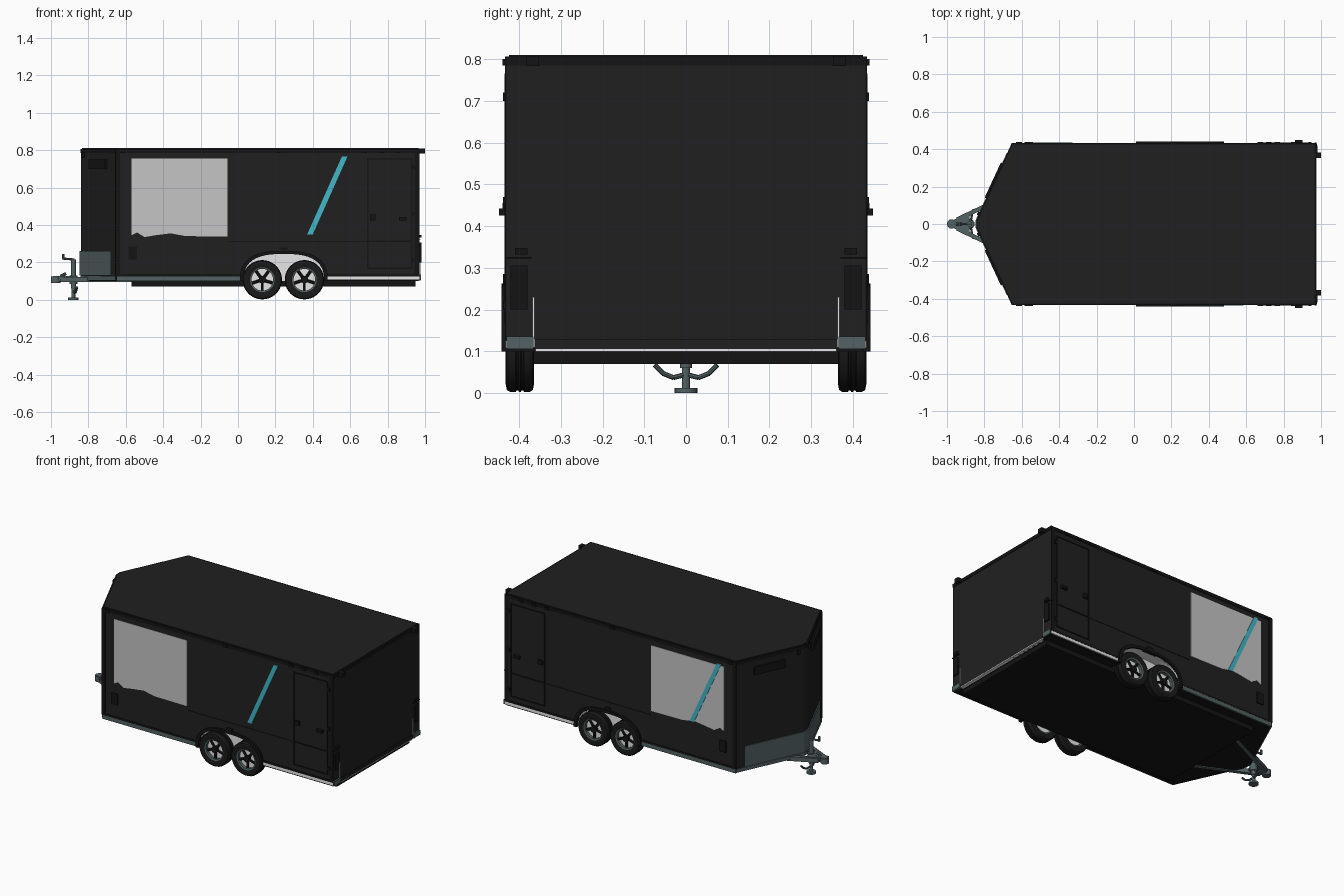
import bpy, bmesh
from math import sin, cos, pi
from mathutils import Vector

old = bpy.data.objects.get("Cube")
if old:
    bpy.data.objects.remove(old, do_unlink=True)


def material(name, r, g, b):
    m = bpy.data.materials.new(name)
    m.use_nodes = True
    m.diffuse_color = (r, g, b, 1)
    m.node_tree.nodes["Principled BSDF"].inputs["Base Color"].default_value = (r, g, b, 1)
    return m


PANEL = material("charcoal panel", .0145, .0145, .0145)
TRIM = material("black trim", .007, .007, .007)
RUBBER = material("tyre rubber", .01, .01, .01)
STEEL = material("slate steel", .085, .12, .125)
WHITE = material("white paint", .85, .85, .85)
PANE = material("pale grey panel", .56, .56, .56)
TEAL = material("teal stripe", .055, .47, .58)


def finish(name, bm, mat, smooth=False):
    bmesh.ops.recalc_face_normals(bm, faces=bm.faces)
    mesh = bpy.data.meshes.new(name)
    bm.to_mesh(mesh)
    bm.free()
    ob = bpy.data.objects.new(name, mesh)
    bpy.context.collection.objects.link(ob)
    mesh.materials.append(mat)
    if smooth:
        bpy.ops.object.select_all(action='DESELECT')
        ob.select_set(True)
        bpy.context.view_layer.objects.active = ob
        bpy.ops.object.shade_smooth_by_angle()
    return ob


def prism(name, pts, axis, lo, hi, mat):
    """Extrude an outline, (x, y) along z or (x, z) along y."""
    put = (lambda p, d: (p[0], p[1], d)) if axis == 'z' else (lambda p, d: (p[0], d, p[1]))
    bm = bmesh.new()
    a = [bm.verts.new(put(p, lo)) for p in pts]
    b = [bm.verts.new(put(p, hi)) for p in pts]
    bm.faces.new(a)
    bm.faces.new(b)
    for i in range(len(pts)):
        j = (i + 1) % len(pts)
        bm.faces.new((a[i], a[j], b[j], b[i]))
    return finish(name, bm, mat)


def box(name, x, y, z, mat):
    return prism(name, [(x[0], y[0]), (x[1], y[0]), (x[1], y[1]), (x[0], y[1])], 'z', *z, mat)


def side_box(name, x, z, mat, s, out=.005, wall=.43):
    return box(name, x, sorted((s * (wall - .005), s * (wall + out))), z, mat)


def rod(name, p, q, r, mat, sides=16):
    p, q = Vector(p), Vector(q)
    bm = bmesh.new()
    bmesh.ops.create_cone(bm, cap_ends=True, segments=sides, radius1=r, radius2=r, depth=(q - p).length)
    turn = (q - p).to_track_quat('Z', 'Y').to_matrix()
    for v in bm.verts:
        v.co = turn @ v.co + (p + q) / 2
    return finish(name, bm, mat, True)


def lathe(name, profile, centre, mat, steps=40):
    """Spin (radius, y) points around the axle direction."""
    bm = bmesh.new()
    vs = [bm.verts.new((r, y, 0)) for r, y in profile]
    edges = [bm.edges.new((vs[i], vs[(i + 1) % len(vs)])) for i in range(len(vs))]
    bmesh.ops.spin(bm, geom=vs + edges, cent=(0, 0, 0), axis=(0, 1, 0), angle=2 * pi, steps=steps)
    bmesh.ops.remove_doubles(bm, verts=bm.verts, dist=1e-5)
    bmesh.ops.translate(bm, verts=bm.verts, vec=centre)
    return finish(name, bm, mat, True)


def footprint(grow=0):
    half = [(.97 + grow, -.43 - grow), (.97 + grow, .43 + grow), (-.65 - grow / 2, .43 + grow)]
    nose = [(-.84 - grow, .02), (-.84 - grow, -.02), (-.65 - grow / 2, -.43 - grow)]
    return half + nose


def arch(half, top, n=24):
    pts = []
    for i in range(n + 1):
        c, s = cos(pi * i / n), sin(pi * i / n)
        pts.append((.245 + half * (1 if c > 0 else -1) * abs(c) ** .75, .1 + (top - .1) * abs(s) ** .75))
    return pts


# Body shell, floor and roof trim
body = prism("body_shell", footprint(), 'z', .125, .8, PANEL)
floor = prism("floor", footprint(-.004), 'z', .1, .125, TRIM)
prism("roof_trim", footprint(.003), 'z', .785, .806, TRIM)
prism("roof_panel", footprint(-.006), 'z', .8, .81, PANEL)

# Wheel wells cut into both sides
for s in (-1, 1):
    well_outline = arch(.215, .245)
    well_outline = [(.46, .05)] + well_outline + [(.03, .05)]
    cutter = prism("well_cutter", well_outline, 'y', *sorted((s * .36, s * .5)), WHITE)
    cutter.hide_render = True
    for ob in (body, floor):
        bpy.context.view_layer.objects.active = ob
        mod = ob.modifiers.new("well", 'BOOLEAN')
        mod.operation, mod.solver, mod.object = 'DIFFERENCE', 'EXACT', cutter
        mod.material_mode = 'TRANSFER'
        bpy.ops.object.modifier_apply(modifier=mod.name)
    bpy.data.objects.remove(cutter, do_unlink=True)

# Underframe and rear sill
box("underframe", (-.57, .95), (-.365, .365), (.07, .1), TRIM)
box("rear_skirt", (.96, .974), (-.43, .43), (.105, .13), PANEL)
box("rear_sill_line", (.955, .975), (-.36, .36), (.1, .105), WHITE)

for s in (-1, 1):
    # Painted panel and slanted stripe on each wall
    pane = [(-.57, .755), (-.57, .345), (-.54, .36), (-.5, .335), (-.44, .345), (-.36, .355),
            (-.28, .34), (-.055, .338), (-.055, .755)]
    prism("wall_panel", pane, 'y', s * .426, s * .432, PANE)
    top, low = (.57, .385) if s < 0 else (-.535, -.345)
    stripe = [(top - .015, .765), (top + .015, .765), (low + .015, .35), (low - .015, .35)]
    prism("wall_stripe", stripe, 'y', s * .427, s * .4345, TEAL)

    # Door with frame strips, hinges and handles
    for x in (.69, .925):
        side_box("door_frame_upright", (x, x + .008), (.165, .755), TRIM, s)
    for z in (.165, .31, .75):
        side_box("door_frame_rail", (.69, .933), (z, z + .007), TRIM, s)
    for z in (.2, .45, .7):
        side_box("door_hinge", (.933, .95), (z, z + .02), TRIM, s, .008)
    side_box("door_latch", (.705, .735), (.425, .455), TRIM, s, .009)
    side_box("door_handle", (.86, .9), (.425, .442), TRIM, s, .018)
    side_box("wall_seam", (-.05, .69), (.31, .315), TRIM, s, .002)

    # Corner posts, sills and lamps
    for x in (-.655, .945):
        side_box("corner_post", (x, x + .025), (.125, .8), TRIM, s, .003)
    side_box("bottom_rail", (-.65, .02), (.125, .137), TRIM, s, .003)
    side_box("bottom_rail", (.47, .97), (.125, .137), TRIM, s, .003)
    side_box("steel_sill", (-.65, .03), (.1, .125), STEEL, s, .002)
    side_box("white_sill", (.46, .97), (.108, .125), WHITE, s, .002)
    side_box("side_lamp", (-.585, -.54), (.215, .285), TRIM, s, .008)
    for x in (-.63, .2, .66, .75, .84):
        side_box("roof_lamp", (x, x + .03), (.785, .8), TRIM, s, .009)
    side_box("fender_lamp", (.225, .265), (.265, .28), TRIM, s, .008)

    # Rear wall fittings
    ya = lambda a, b: sorted((s * a, s * b))
    box("tail_lamp", (.965, .98), ya(.38, .42), (.2, .305), TRIM)
    box("tail_bracket", (.965, .982), ya(.38, .41), (.332, .347), TRIM)
    box("tail_strip", (.965, .975), ya(.37, .435), (.322, .326), TRIM)
    box("corner_plate", (.965, .979), ya(.365, .43), (.105, .135), STEEL)
    box("white_edge", (.965, .975), ya(.363, .368), (.11, .23), WHITE)
    box("rear_top_lamp", (.965, 1), ya(.352, .382), (.783, .808), TRIM)

    # Fender rim around the wheel well
    rim = arch(.235, .262) + arch(.215, .245)[::-1]
    prism("fender_rim", rim, 'y', s * .42, s * .442, TRIM)

    # Vent and marker on the slanted nose faces
    for a, b, z0, z1, name in ((.25, .75, .7, .75, "nose_vent"), (.9, .94, .76, .79, "nose_marker")):
        edge = [(-.65 - .19 * t, s * (.43 - .41 * t)) for t in (a, b)]
        if name == "nose_vent":
            edge = [(-.65 - .19 * t, s * (.43 - .41 * t)) for t in (.26, .72)]
        outer = [(x - .012, y + s * .006) for x, y in edge]
        prism(name, edge + outer[::-1], 'z', z0, z1, TRIM)

    # Tandem wheels: grooved tyre, rim dish, spokes and hub
    for cx in (.13, .355):
        c = (cx, s * .398, .107)
        tyre = [(.064, -.028), (.085, -.034), (.1, -.031), (.105, -.022), (.105, -.01), (.101, -.008),
                (.101, -.004), (.105, -.002)]
        tyre = tyre + [(r, -y) for r, y in tyre[::-1]]
        lathe("tyre", tyre, c, RUBBER)
        lathe("wheel_ring", [(.058, -.026), (.066, -.029), (.066, .029), (.058, .026)], c, STEEL)
        yo = s * .41
        rod("wheel_dish", (cx, s * .38, .107), (cx, s * .405, .107), .062, WHITE, 32)
        rod("hub", (cx, s * .4, .107), (cx, s * .425, .107), .02, TRIM)
        for k in range(5):
            a = 2 * pi * k / 5 - pi / 2
            rod("spoke", (cx, yo, .107), (cx + .06 * cos(a), yo, .107 + .06 * sin(a)), .008, TRIM, 6)
    rod("axle_stub", (.13, s * .34, .107), (.13, s * .39, .107), .015, TRIM)
    rod("axle_stub", (.355, s * .34, .107), (.355, s * .39, .107), .015, TRIM)

    # Drawbar rails and safety chain
    rail = [(-.57, s * .19), (-.57, s * .215), (-.95, s * .035), (-.95, s * .01)]
    prism("drawbar_rail", rail, 'z', .095, .122, STEEL)
    links = [(-.86, s * .075, .067), (-.865, s * .055, .047), (-.87, s * .03, .037), (-.88, 0, .045)]
    for p, q in zip(links, links[1:]):
        rod("chain_link", p, q, .006, STEEL, 8)

# Steel stone guard around the nose
guard = [(-.68, .38), (-.847, .02), (-.847, -.02), (-.68, -.38)]
prism("stone_guard", guard, 'z', .13, .26, STEEL)
prism("nose_sill", [(-.655, .43), (-.842, .02), (-.842, -.02), (-.655, -.43)], 'z', .104, .126, STEEL)

# Coupler, cross plate and jack
prism("coupler_plate", [(-.88, -.055), (-.88, .055), (-.96, .025), (-.96, -.025)], 'z', .108, .126, STEEL)
box("coupler", (-.99, -.92), (-.02, .02), (.098, .128), STEEL)
rod("coupler_cup", (-.975, 0, .09), (-.975, 0, .125), .025, STEEL)
rod("coupler_latch", (-.95, 0, .125), (-.92, 0, .14), .008, STEEL, 8)
rod("jack_tube", (-.88, 0, .06), (-.88, 0, .215), .014, STEEL)
rod("jack_leg", (-.88, 0, .01), (-.88, 0, .07), .01, STEEL)
rod("jack_foot", (-.88, 0, 0), (-.88, 0, .012), .028, STEEL)
rod("jack_collar", (-.88, 0, .085), (-.88, 0, .13), .022, STEEL)
rod("crank_arm", (-.875, 0, .215), (-.935, 0, .22), .006, STEEL, 8)
rod("crank_grip", (-.935, 0, .215), (-.935, 0, .245), .007, STEEL, 8)
